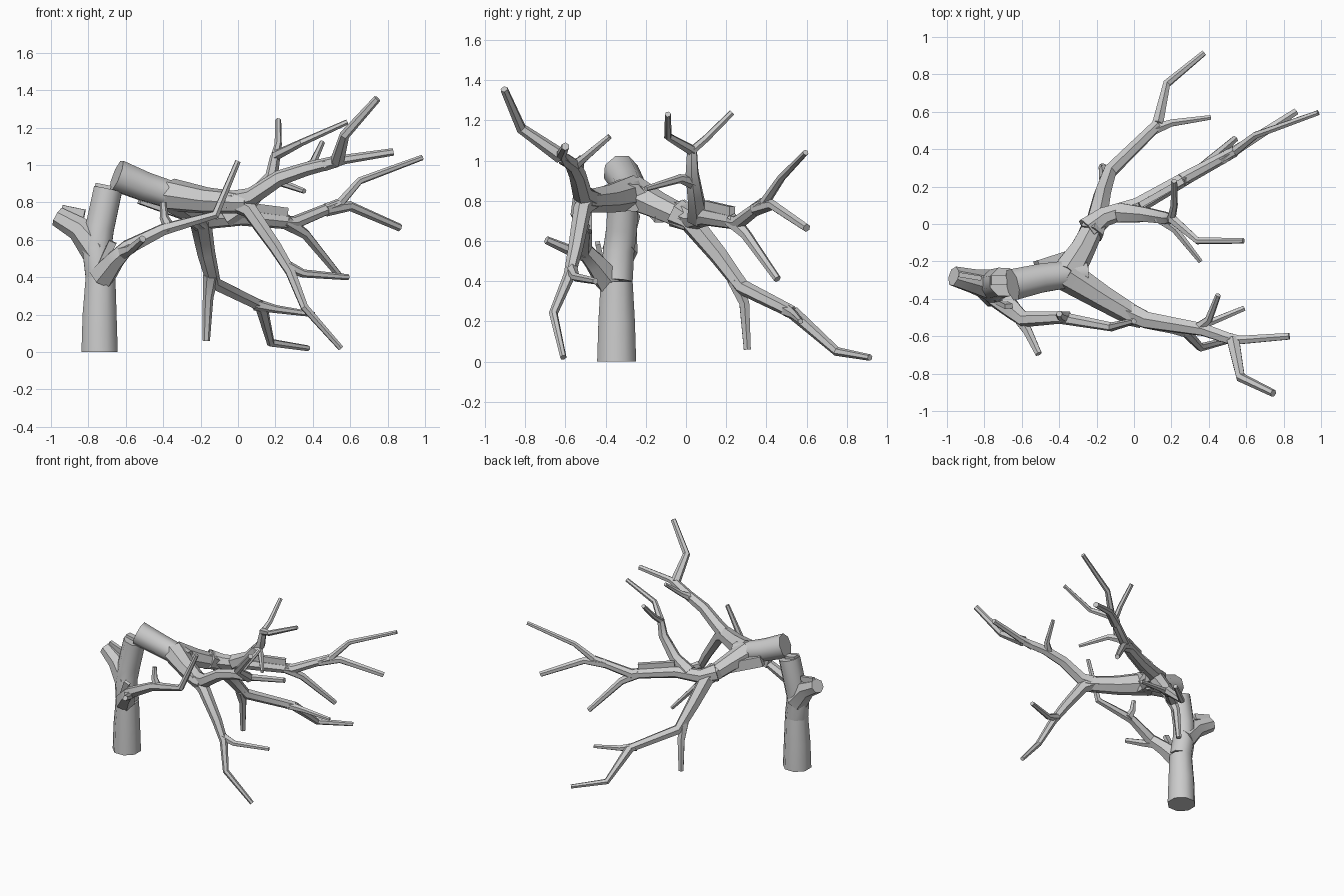
import bpy, bmesh, math
from mathutils import Vector

old = bpy.data.objects.get("Cube")
if old:
    bpy.data.objects.remove(old, do_unlink=True)

# Single plain colour
bark = bpy.data.materials.new("pale_grey_bark")
bark.use_nodes = True
grey = (.6, .6, .6, 1)
bark.diffuse_color = grey
bark.node_tree.nodes["Principled BSDF"].inputs["Base Color"].default_value = grey


def limb(name, path, start, end, sides=6, flatten=1.0, ease=0.7):
    """Faceted tube along a path; the radius falls quickly near the start."""
    pts = [Vector(p) for p in path]
    last = len(pts) - 1
    bm = bmesh.new()
    rings = []
    side = None
    for i, p in enumerate(pts):
        before = (p - pts[i - 1]).normalized() if i else Vector()
        after = (pts[i + 1] - p).normalized() if i < last else Vector()
        along = (before + after).normalized()
        if side is None:
            guide = Vector((0, 0, 1)) if abs(along.z) < 0.8 else Vector((1, 0, 0))
            side = guide.cross(along)
        # Carry the previous frame forward so the tube does not twist
        side = (side - along * side.dot(along)).normalized()
        up = along.cross(side)
        radius = start + (end - start) * (i / last) ** ease
        ring = []
        for k in range(sides):
            angle = math.tau * (k + 0.5) / sides
            offset = side * math.cos(angle) * flatten + up * math.sin(angle)
            ring.append(bm.verts.new(p + offset * radius))
        rings.append(ring)
    for low, high in zip(rings, rings[1:]):
        for k in range(sides):
            n = (k + 1) % sides
            bm.faces.new((low[k], low[n], high[n], high[k]))
    bm.faces.new(rings[0][::-1])
    bm.faces.new(rings[-1])
    bmesh.ops.recalc_face_normals(bm, faces=bm.faces)
    mesh = bpy.data.meshes.new(name)
    bm.to_mesh(mesh)
    bm.free()
    mesh.materials.append(bark)
    obj = bpy.data.objects.new(name, mesh)
    bpy.context.collection.objects.link(obj)
    bpy.ops.object.select_all(action='DESELECT')
    obj.select_set(True)
    bpy.context.view_layer.objects.active = obj
    bpy.ops.object.shade_smooth_by_angle(angle=math.radians(46 if sides > 7 else 35))
    return obj


def splinter(name, begin, finish, size, flatten=0.6):
    """Broken plank of wood, square in section."""
    return limb(name, [begin, finish], size, size, sides=4, flatten=flatten)


# Shared joints
stump_neck = (-.735, -.345, .4)
crown_fork = (-.36, -.27, .84)
back_fork = (-.2, .02, .7)
front_fork = (0, -.49, .8)

# Standing stump
limb("stump_base", [(-.74, -.345, 0), (-.74, -.345, .2), stump_neck], .105, .086, 8, ease=1.5)
limb("stump_top", [stump_neck, (-.755, -.335, .55), (-.74, -.32, .66), (-.695, -.31, .87)],
     .086, .082, 8)
limb("stump_side_stub", [(-.75, -.33, .54), (-.85, -.31, .66), (-.965, -.28, .725)], .09, .054, 7)
splinter("stump_top_splinter", (-.75, -.31, .74), (-.72, -.3, .895), .06)
splinter("stub_splinter", (-.82, -.29, .74), (-.94, -.27, .765), .03)
splinter("stump_front_splinter", (-.73, -.41, .46), (-.67, -.44, .59), .03)

# Low branch on the stump
low_bend = (-.59, -.51, .56)
low_mid = (-.4, -.5, .655)
limb("low_branch", [(-.73, -.38, .4), (-.66, -.45, .49), low_bend, low_mid,
                    (-.12, -.55, .735), (.0, -.52, 1.02)], .075, .016)
limb("low_branch_twig", [(-.62, -.49, .53), (-.57, -.57, .55), (-.51, -.695, .605)], .04, .02)
limb("low_branch_stub", [(-.36, -.5, .65), (-.395, -.49, .72), (-.4, -.48, .8)], .036, .017)

# Fallen trunk and its two arms
limb("fallen_trunk", [(-.65, -.325, .945), (-.5, -.29, .885), crown_fork, (-.26, -.27, .815)],
     .09, .075, 8)
limb("back_arm", [crown_fork, (-.28, -.14, .775), back_fork], .09, .058, 7)
limb("front_arm", [crown_fork, (-.17, -.39, .81), front_fork, (.05, -.51, .8)], .09, .05, 7)
splinter("trunk_splinter", (-.52, -.22, .83), (-.24, -.13, .73), .055)

# Back arm: drooping branch
droop_fork = (-.13, .28, .37)
droop_split = (.125, .53, .245)
limb("drooping_branch", [(-.23, -.05, .74), back_fork, (-.17, .16, .53), droop_fork, droop_split],
     .075, .032)
limb("drooping_stub", [(-.145, .24, .41), (-.16, .29, .29), (-.17, .305, .06)], .042, .02)
limb("drooping_tip", [droop_split, (.175, .75, .05), (.375, .915, .02)], .034, .016)
limb("drooping_twig", [(.09, .5, .255), (.2, .54, .23), (.41, .57, .2)], .034, .014)

# Back arm: long reaching branch
reach_fork = (.3, .26, .69)
reach_split = (.54, .39, .79)
limb("reaching_branch", [(-.25, -.03, .74), (-.16, .04, .71), (.02, .1, .72), reach_fork,
                         reach_split], .07, .03, 7)
limb("reaching_tip", [(.47, .35, .76), reach_split, (.65, .475, .915), (.985, .595, 1.04)],
     .036, .015)
limb("reaching_twig", [(.47, .35, .76), (.6, .43, .78), (.865, .6, .665)], .036, .021)
limb("reaching_low_twig", [(.25, .23, .7), (.36, .3, .63), (.54, .455, .41)], .042, .019)
splinter("reaching_splinter", (.03, .1, .775), (.26, .23, .745), .037)

# Back arm: rising branch
rise_fork = (.18, .03, .94)
rise_split = (.2, .03, 1.05)
limb("rising_branch", [(-.07, .06, .72), (.06, .05, .8), rise_fork, rise_split], .06, .027)
limb("rising_tip", [rise_fork, rise_split, (.215, .1, 1.11), (.215, .23, 1.24)], .03, .016)
limb("rising_side_twig", [rise_split, (.34, -.09, 1.12), (.585, -.09, 1.23)], .028, .015)
limb("rising_low_twig", [(.13, .04, .89), (.22, -.03, .91), (.355, -.2, .86)], .036, .014)

# Front arm: upper branch
upper_fork = (.37, -.565, .98)
upper_split = (.53, -.62, 1.02)
limb("upper_branch", [(-.05, -.46, .8), (.07, -.515, .83), (.22, -.54, .93), upper_fork,
                      upper_split], .06, .032)
limb("upper_tip", [upper_split, (.57, -.82, 1.16), (.745, -.905, 1.355)], .038, .02)
limb("upper_side_twig", [(.46, -.6, 1.0), (.57, -.62, 1.03), (.83, -.6, 1.07)], .034, .02)
limb("upper_back_twig", [(.34, -.56, .97), (.4, -.51, 1.01), (.45, -.38, 1.12)], .032, .015)

# Front arm: lower branch
lower_fork = (.28, -.58, .43)
limb("lower_branch", [(-.03, -.47, .81), (.06, -.515, .76), (.2, -.55, .56), lower_fork,
                      (.355, -.66, .24), (.55, -.61, .02)], .06, .016)
limb("lower_twig", [(.26, -.57, .46), (.35, -.55, .42), (.59, -.45, .4)], .032, .016)
